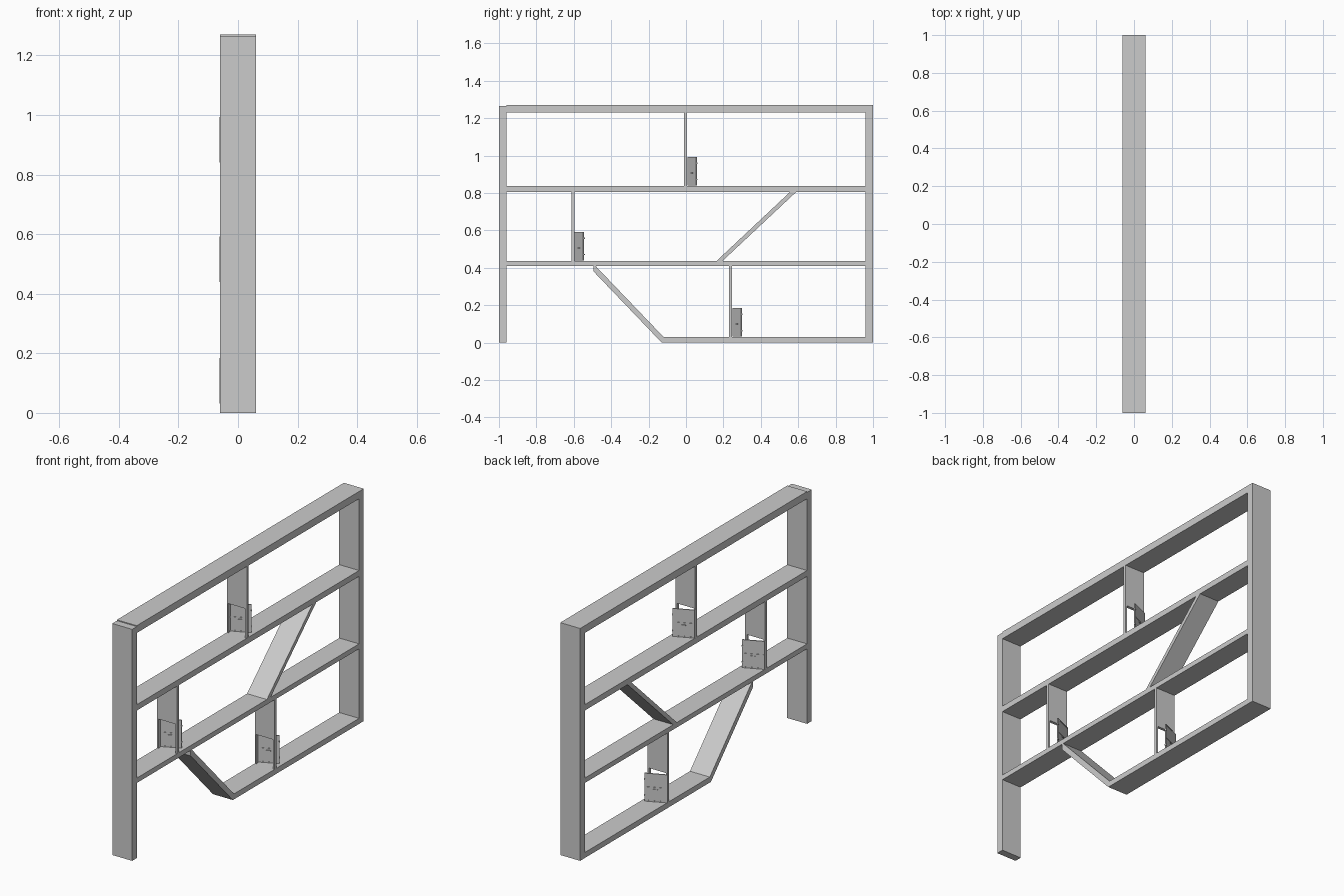
import bpy, bmesh
from math import radians
from mathutils import Matrix, Vector

if "Cube" in bpy.data.objects:
    bpy.data.objects.remove(bpy.data.objects["Cube"])

HX = 0.06  # half depth of the shelf unit


def prism(name, pts, x0=-HX, x1=HX):
    """Extrude a (y, z) outline along x."""
    bm = bmesh.new()
    face = bm.faces.new([bm.verts.new((x0, y, z)) for y, z in pts])
    ext = bmesh.ops.extrude_face_region(bm, geom=[face])
    moved = [v for v in ext["geom"] if isinstance(v, bmesh.types.BMVert)]
    bmesh.ops.translate(bm, verts=moved, vec=(x1 - x0, 0, 0))
    bmesh.ops.recalc_face_normals(bm, faces=bm.faces)
    me = bpy.data.meshes.new(name)
    bm.to_mesh(me)
    bm.free()
    ob = bpy.data.objects.new(name, me)
    bpy.context.collection.objects.link(ob)
    return ob


def board(name, y0, y1, z0, z1, x0=-HX, x1=HX):
    return prism(name, [(y0, z0), (y1, z0), (y1, z1), (y0, z1)], x0, x1)


# Outer posts and horizontal shelves
board("left_post", -1, -0.96, 0, 1.265)
board("right_post", 0.96, 1, 0, 1.27)
board("top_board", -0.96, 0.96, 1.23, 1.27)
board("upper_shelf", -0.96, 0.96, 0.806, 0.838)
board("middle_shelf", -0.96, 0.96, 0.41, 0.437)
prism("bottom_shelf", [(-0.13, 0), (0.96, 0), (0.96, 0.03), (-0.12, 0.03)])

# Sloping boards
prism("upper_ramp", [(0.164, 0.437), (0.196, 0.437), (0.59, 0.806), (0.557, 0.806)])
prism("lower_ramp", [(-0.494, 0.38), (-0.13, 0), (-0.12, 0.03), (-0.484, 0.41), (-0.494, 0.41)])


def door(y, z):
    """Small panelled door, hinged at the -x edge and left ajar."""
    w, h = 0.113, 0.155
    parts = [
        board("door_panel", -0.002, 0.002, 0.002, h, 0, w),
        board("door_hinge_stile", -0.003, 0.003, 0.002, h, 0, 0.006),
        board("door_free_stile", -0.003, 0.003, 0.002, h, w - 0.006, w),
        board("door_bottom_rail", -0.003, 0.003, 0.002, 0.008, 0, w),
        board("door_top_rail", -0.003, 0.003, h - 0.006, h, 0, w),
        board("door_middle_rail", -0.004, 0.004, 0.076, 0.082, 0.006, w - 0.006),
        board("door_handle", -0.006, 0.006, 0.066, 0.071, 0.045, 0.07),
    ]
    for k, zz in enumerate((0.03, 0.118)):
        parts.append(board("door_catch_%d" % k, -0.004, 0.006, zz, zz + 0.007, w - 0.004, w + 0.002))
    place = Matrix.Translation(Vector((-0.0605, y + 0.004, z))) @ Matrix.Rotation(radians(24), 4, "Z")
    for p in parts:
        p.matrix_world = place


# Dividers with a doorway at the foot: solid top, two thin jambs
for label, y, z0, z1 in (("top", -0.01, 0.838, 1.23),
                         ("middle", -0.613, 0.437, 0.806),
                         ("bottom", 0.231, 0.03, 0.41)):
    y1 = y + 0.016
    head = z0 + 0.16
    board(label + "_divider", y, y1, head, z1)
    board(label + "_jamb_back", y, y1, z0, head, -HX, -HX + 0.008)
    board(label + "_jamb_front", y, y1, z0, head, HX - 0.01, HX)
    door(y1, z0)
